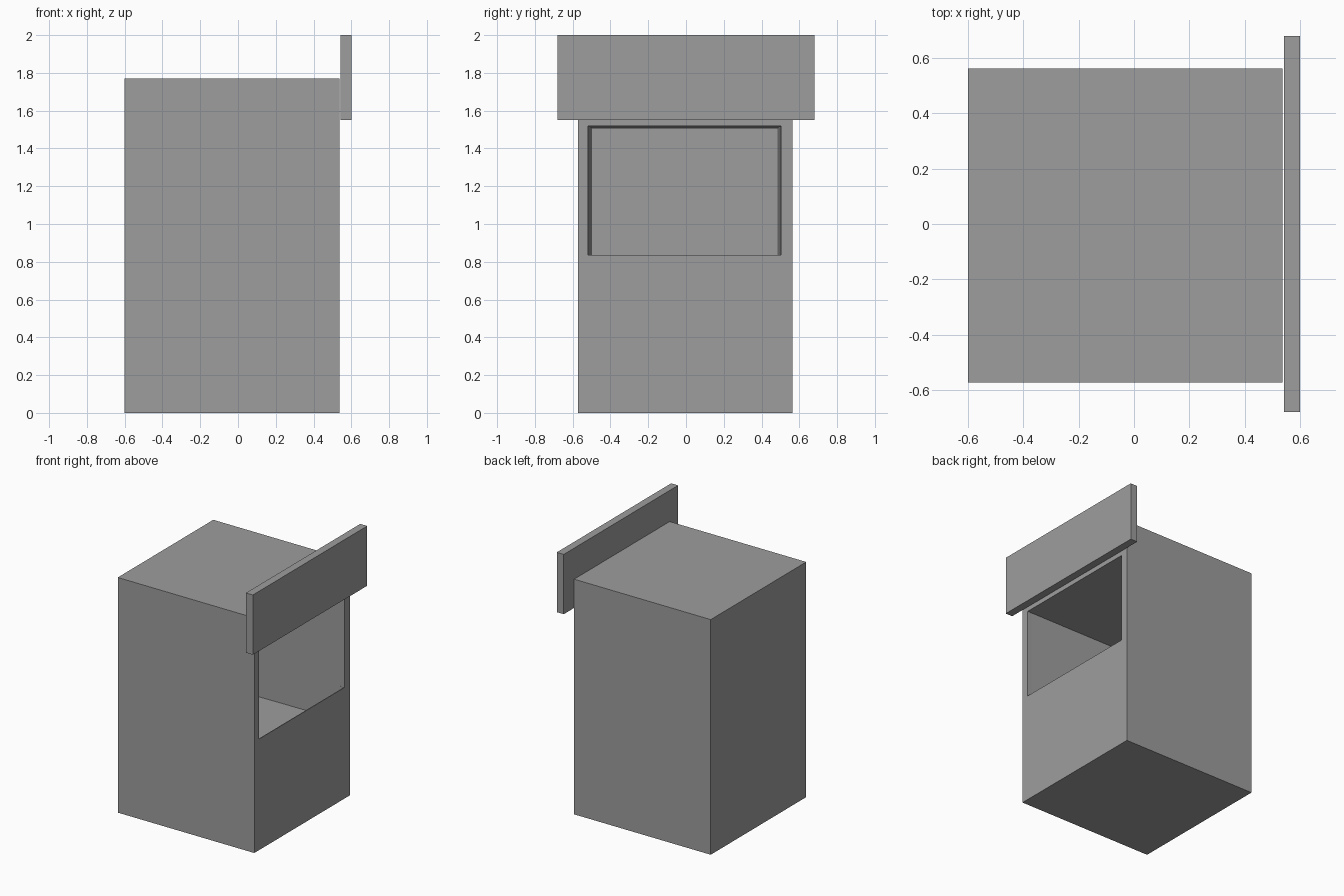
import bpy
import bmesh

default = bpy.data.objects.get("Cube")
if default:
    bpy.data.objects.remove(default, do_unlink=True)

grey = bpy.data.materials.new("plain grey")
grey.use_nodes = True
colour = (0.34, 0.34, 0.34, 1)
grey.diffuse_color = colour
grey.node_tree.nodes["Principled BSDF"].inputs["Base Color"].default_value = colour


def box(name, low, high):
    """Axis-aligned box between two corners."""
    bm = bmesh.new()
    bmesh.ops.create_cube(bm, size=1)
    for v in bm.verts:
        v.co = [high[i] if v.co[i] > 0 else low[i] for i in range(3)]
    mesh = bpy.data.meshes.new(name)
    bm.to_mesh(mesh)
    bm.free()
    mesh.materials.append(grey)
    obj = bpy.data.objects.new(name, mesh)
    bpy.context.collection.objects.link(obj)
    return obj


def cut(target, cutter):
    cutter.hide_render = True
    cutter.hide_set(True)
    cutter.display_type = 'WIRE'
    mod = target.modifiers.new(cutter.name, 'BOOLEAN')
    mod.operation = 'DIFFERENCE'
    mod.solver = 'EXACT'
    mod.object = cutter


# Booth body
booth = box("booth_body", (-0.6, -0.573, 0), (0.537, 0.563, 1.77))

# Hollow room, narrowing slightly to the back, with its floor below the sill
room = box("room_cutter", (-0.55, -0.518, 0.58), (0.531, 0.502, 1.52))
for v in room.data.vertices:
    if v.co.x < 0:
        v.co.y += 0.02 if v.co.y < 0 else -0.017
        if v.co.z > 1:
            v.co.z -= 0.015
cut(booth, room)

# Serving window through the thin front wall
window = box("window_cutter", (0.5, -0.518, 0.836), (0.6, 0.502, 1.519))
cut(booth, window)

# Sign board above the window
box("sign_board", (0.542, -0.68, 1.55), (0.6, 0.68, 2.0))

# Apply the cuts and remove the helpers
bpy.context.view_layer.update()
graph = bpy.context.evaluated_depsgraph_get()
carved = bpy.data.meshes.new_from_object(booth.evaluated_get(graph))
booth.modifiers.clear()
booth.data = carved
for helper in (room, window):
    bpy.data.objects.remove(helper, do_unlink=True)
